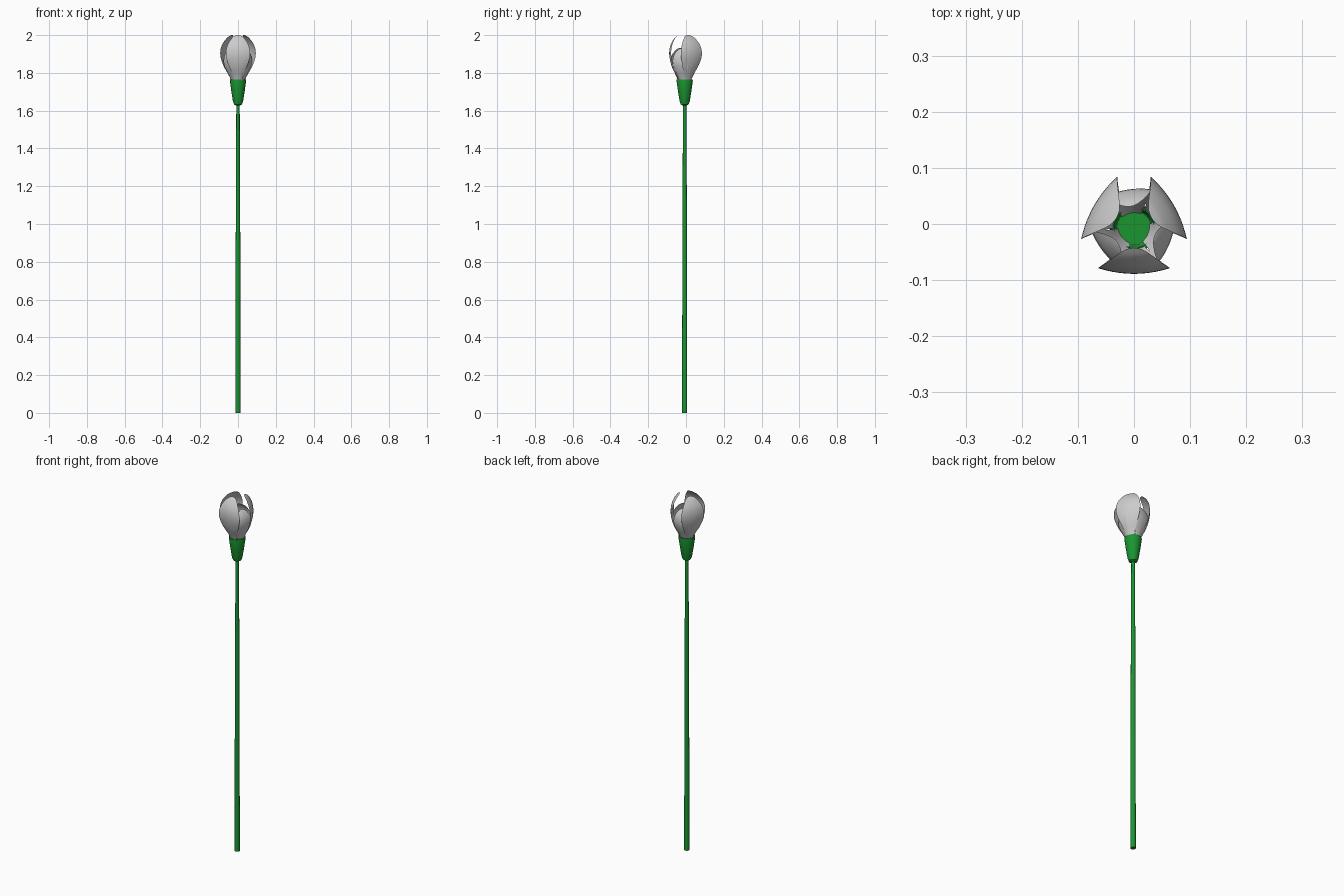
import bpy, bmesh, math
from mathutils import Vector

if "Cube" in bpy.data.objects:
    bpy.data.objects.remove(bpy.data.objects["Cube"])

CY = -0.007  # the stem axis sits slightly forward of the centre

green = bpy.data.materials.new("green")
green.diffuse_color = (0.01, 0.3, 0.03, 1)
green.use_nodes = True
green.node_tree.nodes["Principled BSDF"].inputs["Base Color"].default_value = green.diffuse_color


def make_object(name, bm, mat=None):
    me = bpy.data.meshes.new(name)
    bm.to_mesh(me)
    bm.free()
    ob = bpy.data.objects.new(name, me)
    bpy.context.collection.objects.link(ob)
    if mat:
        me.materials.append(mat)
    bpy.ops.object.select_all(action='DESELECT')
    ob.select_set(True)
    bpy.context.view_layer.objects.active = ob
    bpy.ops.object.shade_smooth_by_angle(angle=math.radians(40))
    return ob


def lathe(name, profile, sides, mat):
    bm = bmesh.new()
    rings = [[bm.verts.new((r * math.cos(2 * math.pi * i / sides),
                            CY + r * math.sin(2 * math.pi * i / sides), z))
              for i in range(sides)] for r, z in profile]
    for a, b in zip(rings, rings[1:]):
        for i in range(sides):
            j = (i + 1) % sides
            bm.faces.new((a[i], a[j], b[j], b[i]))
    bm.faces.new(rings[0][::-1])
    bm.faces.new(rings[-1])
    return make_object(name, bm, mat)


def smooth_rows(rows, steps=3):
    """Catmull-Rom through the profile rows."""
    p = [Vector(r) for r in rows]
    p = [2 * p[0] - p[1]] + p + [2 * p[-1] - p[-2]]
    out = []
    for a, b, c, d in zip(p, p[1:], p[2:], p[3:]):
        for k in range(steps):
            t = k / steps
            out.append(0.5 * (2 * b + (c - a) * t + (2 * a - 5 * b + 4 * c - d) * t * t
                              + (3 * b - a - 3 * c + d) * t ** 3))
    return out + [p[-2]]


def petal(name, rows, angle, cols=10):
    """rows: height, distance from axis, half width, sideways curl."""
    bm = bmesh.new()
    ca, sa = math.cos(angle), math.sin(angle)
    grid = []
    for z, r, w, sag in smooth_rows(rows):
        line = []
        for i in range(cols + 1):
            u = 2 * i / cols - 1
            d, s = r - sag * u * u, w * u
            line.append(bm.verts.new((d * ca - s * sa, CY + d * sa + s * ca, z)))
        grid.append(line)
    for a, b in zip(grid, grid[1:]):
        for i in range(cols):
            bm.faces.new((a[i], a[i + 1], b[i + 1], b[i]))
    return make_object(name, bm)


# Stem and calyx
lathe("stem", [(0.0135, 0), (0.0125, 0.8), (0.011, 1.2), (0.009, 1.64)], 16, green)
lathe("calyx", [(0.012, 1.628), (0.021, 1.633), (0.027, 1.65), (0.035, 1.70),
                (0.043, 1.757), (0.042, 1.764), (0.036, 1.764), (0.031, 1.745)], 32, green)

# Petals: three tall outer ones, three shorter inner ones
outer = [(1.74, 0.029, 0.014, 0.004), (1.78, 0.044, 0.024, 0.006),
         (1.83, 0.067, 0.046, 0.009), (1.88, 0.080, 0.062, 0.010),
         (1.92, 0.081, 0.063, 0.010), (1.955, 0.072, 0.052, 0.008),
         (1.985, 0.053, 0.032, 0.004), (1.997, 0.040, 0.016, 0.001),
         (2.0, 0.036, 0.004, 0)]
inner = [(1.74, 0.025, 0.016, 0.004), (1.78, 0.042, 0.025, 0.006),
         (1.82, 0.060, 0.038, 0.007), (1.855, 0.069, 0.044, 0.007),
         (1.89, 0.066, 0.040, 0.006), (1.915, 0.054, 0.028, 0.004),
         (1.928, 0.043, 0.014, 0.001), (1.931, 0.039, 0.004, 0)]
for i in range(3):
    petal(f"outer_petal_{i + 1}", outer, math.radians(-90 + 120 * i))
    petal(f"inner_petal_{i + 1}", inner, math.radians(-21 + 120 * i))
